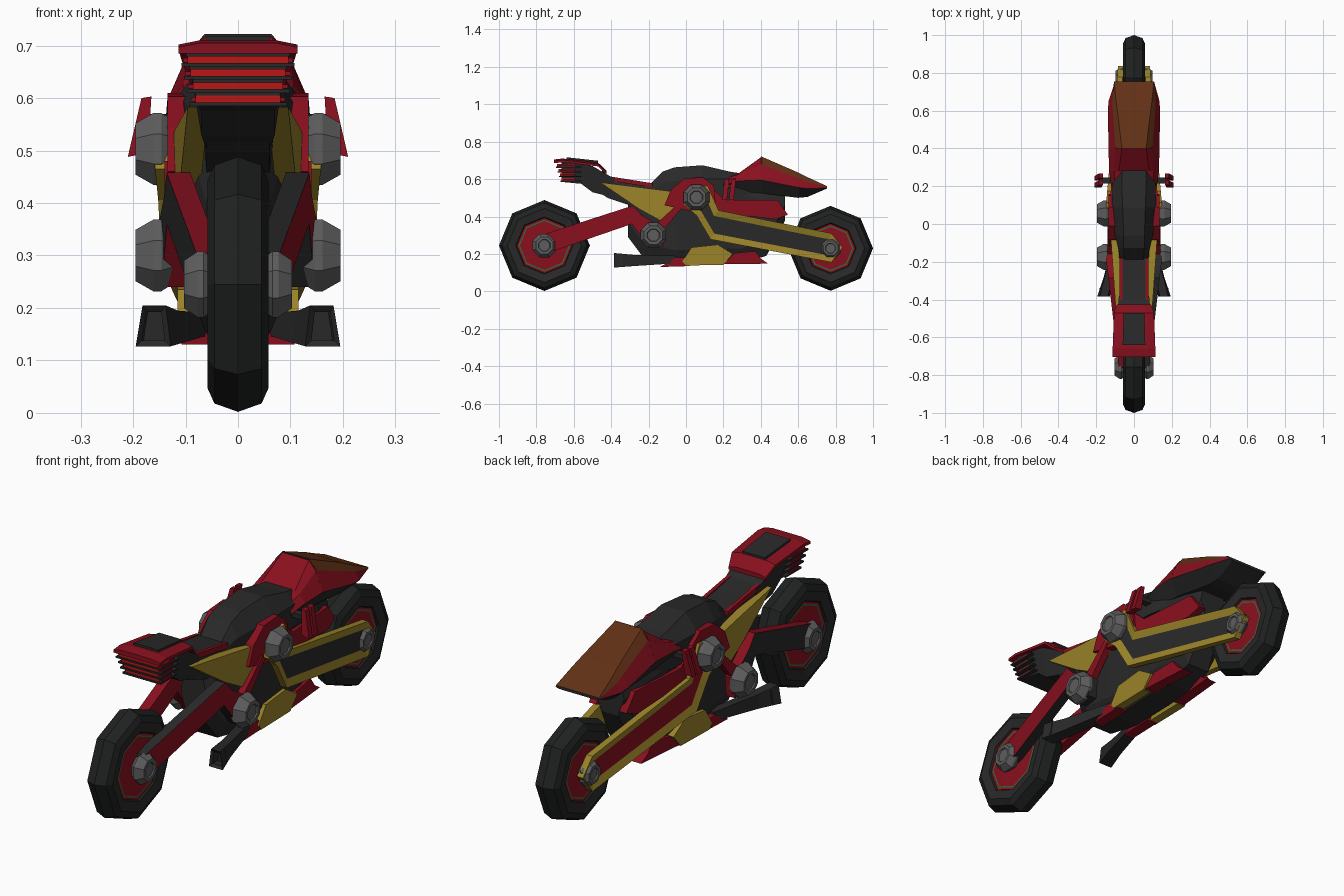
import bpy, bmesh, math

if "Cube" in bpy.data.objects:
    bpy.data.objects.remove(bpy.data.objects["Cube"])

def material(name, rgb):
    m = bpy.data.materials.new(name)
    m.diffuse_color = (*rgb, 1)
    m.use_nodes = True
    m.node_tree.nodes["Principled BSDF"].inputs["Base Color"].default_value = m.diffuse_color
    return m

DARK = material("dark", (.022, .022, .023))
TYRE = material("rubber", (.014, .015, .015))
RED = material("red", (.25, .005, .013))
GLOW = material("light_red", (.5, .008, .008))
YEL = material("yellow", (.33, .23, .022))
BROWN = material("brown", (.12, .03, .008))
GREY = material("steel", (.11, .11, .11))
GREEN = material("green", (.02, .16, .05))

def make(name, bm, mats):
    bmesh.ops.recalc_face_normals(bm, faces=bm.faces)
    me = bpy.data.meshes.new(name)
    bm.to_mesh(me)
    bm.free()
    for m in mats:
        me.materials.append(m)
    ob = bpy.data.objects.new(name, me)
    bpy.context.collection.objects.link(ob)
    return ob

def skin(name, rings, cols):
    """Join equal rings of points; cols holds one material per strip."""
    bm = bmesh.new()
    vs = [[bm.verts.new(p) for p in r] for r in rings]
    mats = list(dict.fromkeys(cols))
    n = len(rings[0])
    for a, b in zip(vs, vs[1:]):
        for i in range(n):
            j = (i + 1) % n
            bm.faces.new((a[i], a[j], b[j], b[i])).material_index = mats.index(cols[i % len(cols)])
    bm.faces.new(vs[0])
    bm.faces.new(vs[-1])
    return make(name, bm, mats)

def loft(name, sections, side, top, bottom):
    """Mirrored cross-sections along y: (y, right half from bottom to top)."""
    rings = [[(x, y, z) for x, z in h] + [(-x, y, z) for x, z in reversed(h)] for y, h in sections]
    return skin(name, rings, side + [top] + side[::-1] + [bottom])

def plate(name, pts, a, b, t, right, left=None, inset=0, depth=0):
    """Side panels cut from a y-z outline at x = a + b*y; colours are (rim, face)."""
    for s, label, cols in ((1, "right", right), (-1, "left", left or right)):
        bm = bmesh.new()
        out = [bm.verts.new((s * (a + b * y), y, z)) for y, z in pts]
        inn = [bm.verts.new((s * (a + b * y - t), y, z)) for y, z in pts]
        face = bm.faces.new(out)
        bm.faces.new(inn)
        for i in range(len(pts)):
            j = (i + 1) % len(pts)
            bm.faces.new((out[i], out[j], inn[j], inn[i]))
        bmesh.ops.recalc_face_normals(bm, faces=bm.faces)
        if inset:
            bmesh.ops.inset_region(bm, faces=[face], thickness=inset, depth=-depth, use_even_offset=True)
        face.material_index = 1
        make(label + "_" + name, bm, cols)

def lathe(name, prof, y, z, cols, turn=0):
    """Eight-sided turning about the x axis; prof is (radius, x)."""
    rings = [[(x, y + r * math.cos(turn + k * math.pi / 4), z + r * math.sin(turn + k * math.pi / 4))
              for k in range(8)] for r, x in prof]
    bm = bmesh.new()
    mats = list(dict.fromkeys(cols))
    vs = [[bm.verts.new(p) for p in r] for r in rings]
    for i, (a, b) in enumerate(zip(vs, vs[1:])):
        for k in range(8):
            f = bm.faces.new((a[k], a[(k + 1) % 8], b[(k + 1) % 8], b[k]))
            f.material_index = mats.index(cols[i])
    for ring, c in ((vs[0], cols[0]), (vs[-1], cols[-1])):
        bm.faces.new(ring).material_index = mats.index(c)
    return make(name, bm, mats)

def box(name, x, y0, y1, z0, z1, col):
    return loft(name, [(y, [(x, z0), (x, z1)]) for y in (y0, y1)], [col], col, col)

# wheels: bevelled octagonal tyre, green rim line, red disc
for name, y, z, R in (("tail_wheel", -.757, .245, .243), ("nose_wheel", .773, .23, .227)):
    half = [(.03, .045), (R - .112, .042), (R - .105, .042), (R - .095, .042),
            (R - .09, .05), (R - .045, .058), (R - .016, .045), (R, 0)]
    prof = [(r, -x) for r, x in half] + half[-2::-1]
    c = [RED, GREEN, RED, TYRE, DARK, TYRE, TYRE]
    lathe(name, prof, y, z, c + c[::-1])

# axle hubs and pivot bosses
def boss(name, y, z, r, x0, x1):
    d = x1 - x0
    for s, label in ((1, "right_"), (-1, "left_")):
        prof = [(r * .75, x0), (r, x0 + d * .35), (r, x0 + d * .55), (r * .72, x1),
                (r * .5, x1), (r * .45, x1 - .006)]
        lathe(label + name, [(q, s * x) for q, x in prof], y, z, [GREY] * 5, math.pi / 8)
boss("tail_hub", -.757, .245, .068, .045, .103)
boss("nose_hub", .773, .23, .058, .045, .097)
boss("upper_pivot", .056, .503, .074, .12, .195)
boss("lower_pivot", -.174, .30, .074, .12, .195)

# main body
def body_section(y, zb, zt, w):
    return y, [(w * .6, zb), (w, zb + .08), (w, zt - .06), (w * .8, zt)]
loft("main_body", [body_section(*s) for s in (
    (-.31, .29, .46, .06), (-.22, .17, .56, .09), (-.05, .14, .56, .1),
    (.3, .15, .57, .1), (.43, .19, .55, .09), (.53, .38, .52, .07))], [DARK] * 3, DARK, DARK)

# tank
loft("tank", [(y, [(w, .5), (w, zs), (wt, zt)]) for y, w, zs, wt, zt in (
    (-.19, .07, .55, .05, .575), (-.126, .085, .58, .055, .64), (-.06, .1, .59, .055, .663),
    (.088, .118, .6, .06, .674), (.233, .112, .6, .065, .64), (.4, .08, .58, .06, .615))],
    [DARK] * 2, DARK, DARK)

# seat and its red rails
loft("seat", [(y, [(.06, zb), (w, zt - .03), (w - .01, zt)]) for y, zb, w, zt in (
    (-.17, .44, .07, .575), (-.3, .46, .07, .592), (-.42, .5, .075, .615), (-.45, .52, .08, .66))],
    [DARK] * 2, DARK, DARK)
plate("seat_rail", [(-.43, .595), (-.43, .618), (-.18, .578), (-.18, .555)], .078, 0, .016, (RED, RED))

# tail: dark core, red hood with dark pad, glowing louvres
loft("tail_core", [(-.665, [(.075, .585), (.1, .69)]), (-.56, [(.07, .575), (.095, .68)]),
                   (-.5, [(.07, .53), (.09, .67)]), (-.38, [(.06, .5), (.08, .6)])], [DARK], DARK, DARK)
loft("tail_hood", [(y, [(w, z - .02), (w, z - .008), (w - .04, z)]) for y, w, z in (
    (-.705, .113, .705), (-.66, .113, .71), (-.47, .106, .688), (-.425, .09, .645))], [RED] * 2, RED, RED)
loft("tail_pad", [(-.64, [(.06, .69), (.06, .717)]), (-.47, [(.055, .67), (.055, .698)])], [DARK], DARK, DARK)
for i in range(4):
    z, w = .674 - .025 * i, .096 - .005 * i
    box(f"tail_light_{i}", w, -.69 + .008 * i, -.6, z - .007, z + .006, GLOW)
    box(f"tail_slat_{i}", w + .012, -.696 + .008 * i, -.56, z - .014, z - .007, DARK)
    box(f"tail_slat_edge_{i}", w + .009, -.68 + .008 * i, -.59, z - .006, z + .002, RED)

# nose: cowl behind the screen, then the brown screen on red sides
loft("nose_cowl", [(.2, [(.09, .54), (.12, .57), (.1, .6), (.08, .605)]),
                   (.28, [(.09, .535), (.132, .59), (.105, .625), (.08, .63)]),
                   (.405, [(.09, .525), (.135, .595), (.098, .68), (.064, .72)])],
     [DARK, RED, RED], RED, DARK)
loft("nose_screen", [(.4, [(.09, .525), (.135, .595), (.098, .68), (.064, .722)]),
                     (.6, [(.08, .5), (.138, .555), (.112, .605), (.088, .635)]),
                     (.65, [(.075, .505), (.135, .55), (.115, .585), (.095, .61)]),
                     (.755, [(.08, .55), (.1, .552), (.106, .556), (.105, .562)])],
     [DARK, RED, BROWN], BROWN, DARK)

# long fork: yellow frame around a recess, dark on the right and red on the left
plate("fork", [(.01, .545), (.115, .567), (.174, .433), (.778, .31), (.837, .235), (.778, .155),
               (.131, .278), (.056, .406), (-.013, .465)],
      .157, -.087, .03, (YEL, DARK), (YEL, RED), .034, .01)

# swing arm: opposite colours on the two sides
plate("swing_arm", [(-.80, .245), (-.76, .305), (-.285, .458), (-.24, .41), (-.11, .33), (-.12, .24),
                    (-.2, .24), (-.29, .36), (-.74, .205)],
      .17, .119, .045, (DARK, RED), (RED, DARK))

# coloured side panels
plate("tail_panel", [(-.46, .583), (-.08, .535), (.02, .475), (-.13, .374), (-.25, .44)],
      .128, .07, .04, (YEL, YEL))
plate("pivot_shroud", [(-.115, .46), (-.08, .545), (-.01, .603), (.09, .61), (.15, .565), (.16, .45), (.02, .43)],
      .134, 0, .04, (RED, RED))
plate("front_fairing", [(.13, .56), (.21, .487), (.49, .487), (.545, .41), (.48, .385), (.17, .42)],
      .138, -.085, .035, (RED, RED))
plate("pivot_brace", [(-.16, .36), (-.03, .48), (-.01, .46), (-.12, .33)], .14, 0, .03, (RED, RED))
plate("belly_rear", [(-.14, .13), (.02, .135), (.03, .18), (-.05, .18)], .108, 0, .05, (RED, RED))
plate("belly_middle", [(-.02, .16), (.03, .235), (.17, .25), (.25, .2), (.2, .142), (.0, .138)],
      .115, 0, .04, (YEL, YEL))
plate("belly_front", [(.2, .145), (.26, .205), (.37, .215), (.4, .175), (.44, .148)],
      .125, -.08, .05, (RED, RED))

# exhausts with recessed mouths, and paired hand grips
for s, label in ((1, "right_"), (-1, "left_")):
    mouth = [(.128, .127), (.195, .127), (.182, .205), (.138, .205)]
    inner = [(.162 + (x - .162) * .65, .163 + (z - .163) * .7) for x, z in mouth]
    rings = [(-.34, inner), (-.375, inner), (-.385, mouth),
             (-.28, [(.1, .135), (.16, .135), (.155, .195), (.115, .195)]),
             (-.05, [(.05, .15), (.1, .15), (.1, .19), (.06, .19)])]
    skin(label + "exhaust", [[(s * x, y, z) for x, z in r] for y, r in rings], [DARK])
    grip = [(.165, .603), (.184, .6), (.21, .488), (.172, .495)]
    for i, y in enumerate((.2, .236)):
        skin(f"{label}grip_{i}", [[(s * x, yy + (z - .545) * .12, z) for x, z in grip]
                                  for yy in (y, y + .025)], [RED])
    stem = [(.1, .55), (.1, .57), (.185, .57), (.185, .55)]
    skin(label + "grip_stem", [[(s * x, y, z) for x, z in stem] for y in (.215, .245)], [DARK])
